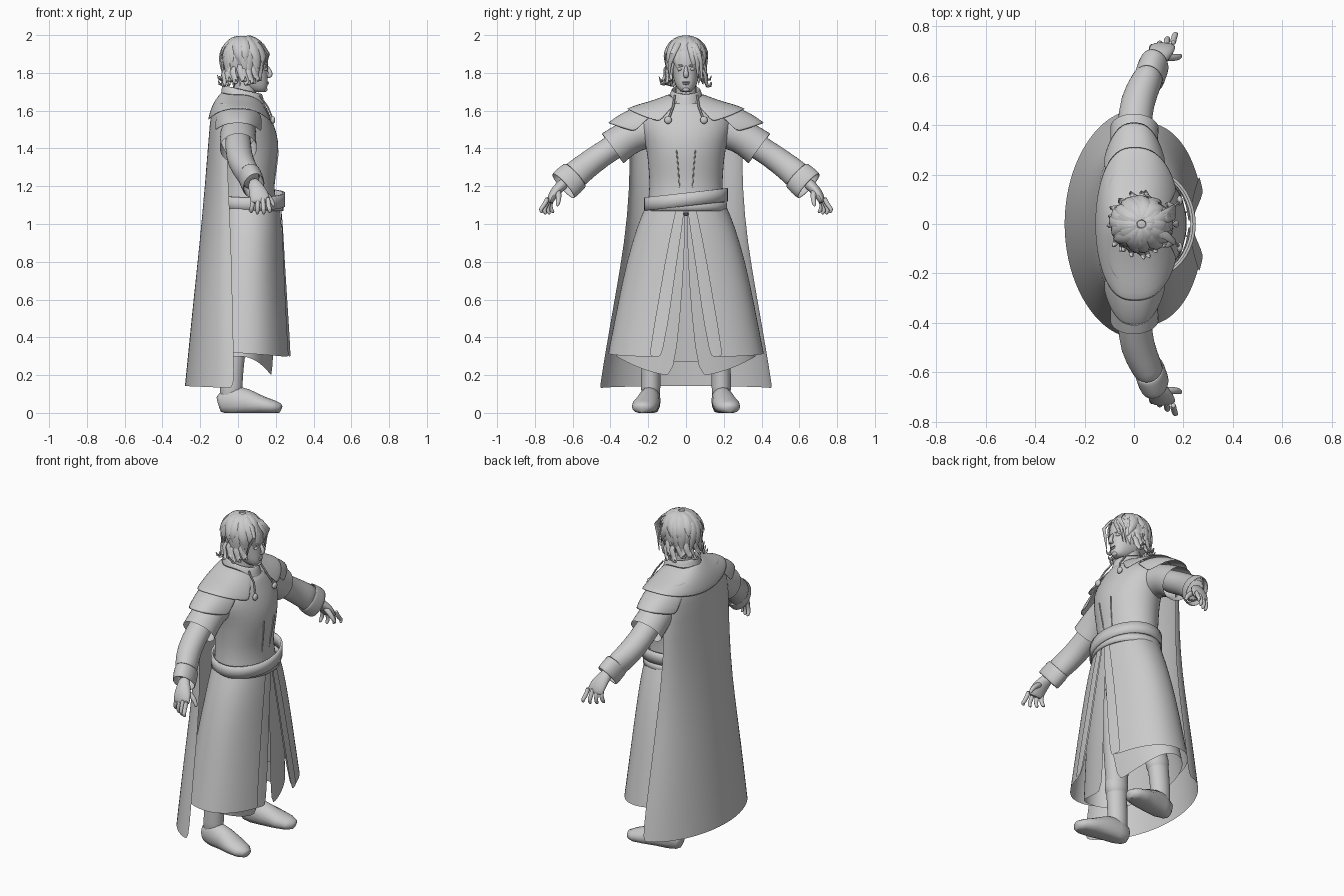
import bpy, bmesh, random
from math import sin, cos, pi, radians
from mathutils import Vector as V

random.seed(4)

def finish(name, bm, mirror=False, sub=0, thick=0):
    bmesh.ops.recalc_face_normals(bm, faces=bm.faces)
    me = bpy.data.meshes.new(name)
    bm.to_mesh(me)
    bm.free()
    ob = bpy.data.objects.new(name, me)
    bpy.context.collection.objects.link(ob)
    bpy.ops.object.select_all(action='DESELECT')
    ob.select_set(True)
    bpy.context.view_layer.objects.active = ob
    bpy.ops.object.shade_smooth_by_angle(angle=radians(50))
    if mirror:
        ob.modifiers.new("Mirror", 'MIRROR').use_axis = (False, True, False)
    if thick:
        m = ob.modifiers.new("Solidify", 'SOLIDIFY')
        m.thickness = thick
    if sub:
        m = ob.modifiers.new("Subsurf", 'SUBSURF')
        m.levels = m.render_levels = sub
    return ob

def skin(bm, rows, closed=True, caps=True):
    vs = [[bm.verts.new(p) for p in r] for r in rows]
    n = len(rows[0])
    for a, b in zip(vs, vs[1:]):
        for i in range(n if closed else n - 1):
            j = (i + 1) % n
            bm.faces.new((a[i], a[j], b[j], b[i]))
    if closed and caps:
        bm.faces.new(vs[0][::-1])
        bm.faces.new(vs[-1])

def loft(name, rows, closed=True, caps=True, **kw):
    bm = bmesh.new()
    skin(bm, rows, closed, caps)
    return finish(name, bm, **kw)

def ring(z, x0, x1, ry, n=24, p=1.0, tilt=0, lean=0):
    """horizontal oval from x0 to x1, half width ry; p<1 is squarer"""
    out = []
    for i in range(n):
        a = 2 * pi * i / n
        c, s = cos(a), sin(a)
        c = abs(c) ** p * (1 if c > 0 else -1)
        s = abs(s) ** p * (1 if s > 0 else -1)
        x, y = (x0 + x1) / 2 + (x1 - x0) / 2 * c, ry * s
        out.append((x, y, z + tilt * y + lean * x))
    return out

def tube_rows(path, sizes, side, n=10):
    """oval sections along a path; sizes = (half size along side, half size across)"""
    pts, rows = [V(p) for p in path], []
    for i, p in enumerate(pts):
        t = (pts[min(i + 1, len(pts) - 1)] - pts[max(i - 1, 0)]).normalized()
        s = V(side)
        s = (s - t * s.dot(t)).normalized()
        u, (a, b) = t.cross(s), sizes[i]
        rows.append([p + s * a * cos(2 * pi * k / n) + u * b * sin(2 * pi * k / n) for k in range(n)])
    return rows

def ball(name, loc, size, **kw):
    bm = bmesh.new()
    bmesh.ops.create_uvsphere(bm, u_segments=16, v_segments=10, radius=1)
    for v in bm.verts:
        v.co = V((v.co.x * size[0], v.co.y * size[1], v.co.z * size[2])) + V(loc)
    return finish(name, bm, **kw)

# torso, collar and neck
loft("tunic_body", [ring(*r) for r in [
    (1.04, -.115, .215, .215), (1.10, -.11, .205, .205), (1.2, -.105, .19, .193), (1.3, -.11, .207, .2),
    (1.4, -.115, .219, .21), (1.48, -.12, .208, .235), (1.55, -.115, .182, .25), (1.61, -.1, .155, .2),
    (1.66, -.085, .135, .1)]], sub=1)
loft("collar", [ring(z, a, b, r, 20, 1, 0, -.22) for z, a, b, r in [
    (1.63, -.1, .15, .12), (1.67, -.09, .142, .092), (1.72, -.087, .13, .078)]], caps=False, thick=.008, sub=1)
loft("neck", [ring(z, a, b, .056, 16) for z, a, b in [(1.6, -.03, .1), (1.68, -.025, .095), (1.78, -.03, .1)]])
loft("tunic_seam", tube_rows([(.213, .05, 1.39), (.208, .045, 1.34), (.2, .04, 1.28), (.186, .033, 1.18)],
                             [(.003, .004)] * 4, (0, 1, 0), 6), mirror=True)

# two belts, the upper one slanted
def band(name, x0, x1, ry, z0, z1, tilt):
    loft(name, [ring(z, x0, x1, ry, 40, 1, tilt) for z in (z0, (z0 + z1) / 2, z1)], caps=False, thick=.012)
band("slanted_belt", -.13, .25, .222, 1.095, 1.165, .11)
band("waist_sash", -.125, .24, .218, 1.07, 1.115, 0)

# skirts: sheets open at the front
def skirt(name, rows, hem, part=(0, 1), n=36, lift=0):
    """rows: (t, x back, x front, half width, half opening); hem(c) gives bottom z"""
    out = []
    for t, xb, xf, ry, gap in rows:
        a0, line = gap / ry, []
        for i in range(n + 1):
            a = a0 + (2 * pi - 2 * a0) * (part[0] + (part[1] - part[0]) * i / n)
            c = cos(a)
            c = abs(c) ** .9 * (1 if c > 0 else -1)
            line.append(((xb + xf) / 2 + ((xf - xb) / 2 + lift) * c, (ry + lift) * sin(a),
                         1.1 + (hem(cos(a)) - 1.1) * t))
        out.append(line)
    return loft(name, out, False, sub=1)
outer = [(0, -.115, .22, .212, .005), (.14, -.125, .232, .26, .02), (.38, -.15, .243, .315, .05),
         (.65, -.18, .26, .36, .08), (1, -.21, .283, .413, .125)]
skirt("outer_skirt", outer, lambda c: .315 - .02 * c)
for part in [(0, .033), (.967, 1)]:
    skirt("skirt_trim", outer, lambda c: .318 - .02 * c, part, 4, .007)
inner = [(0, -.1, .205, .2, .003), (.3, -.11, .21, .27, .008), (.65, -.14, .2, .32, .03), (1, -.17, .182, .37, .065)]
skirt("inner_skirt", inner, lambda c: .30 - .11 * c * c if c > 0 else .30 - .03 * c * c)

# cape
cape = []
for z, xb, xe, hw in [(1.63, -.12, -.02, .24), (1.58, -.145, -.04, .285), (1.45, -.155, -.06, .30),
                      (1.2, -.175, -.052, .297), (.9, -.202, -.036, .325), (.6, -.235, -.03, .378),
                      (.3, -.265, -.023, .43), (.13, -.282, -.02, .457)]:
    p = .85 + .3 * (1.63 - z) / 1.5
    cape.append([(xe - (xe - xb) * sin(pi * i / 20) ** p, hw * cos(pi * i / 20), z + .012 * sin(pi * i / 20))
                 for i in range(21)])
loft("cape", cape, False, sub=1)

# shoulder mantle in two tiers
def tier(name, rows, a0, a1, n, **kw):
    """rows: (x front, x back, half width, z front, z side, z back)"""
    out = []
    for xf, xb, ry, zf, zs, zb in rows:
        line = []
        for i in range(n + 1):
            a = radians(a0 + (a1 - a0) * i / n)
            c, s = cos(a), sin(a)
            z = zs * s * s + (zf if c > 0 else zb) * c * c
            line.append(((xf if c > 0 else xb) * abs(c) ** .8, ry * s, z))
        out.append(line)
    return loft(name, out, False, thick=.006, sub=1, **kw)
tier("mantle_upper", [(.125, -.085, .085, 1.65, 1.69, 1.70), (.155, -.12, .17, 1.61, 1.655, 1.66),
                      (.178, -.145, .25, 1.565, 1.635, 1.61), (.192, -.16, .315, 1.525, 1.612, 1.55)], 26, 334, 40)
tier("mantle_lower", [(.15, -.135, .26, 1.56, 1.62, 1.58), (.16, -.15, .34, 1.515, 1.59, 1.53),
                      (.158, -.155, .417, 1.45, 1.535, 1.46)], 40, 140, 14, mirror=True)
ball("clasp", (.185, .095, 1.55), (.012, .02, .02), mirror=True)
loft("clasp_cord", tube_rows([(.115, .06, 1.68), (.158, .068, 1.62), (.183, .09, 1.56)], [(.006, .005)] * 3, (0, 1, 0), 6),
     mirror=True)

# arms
X = (1, 0, 0)
def limb(name, path, sizes, side=X, n=16, caps=True, sub=1, **kw):
    loft(name, tube_rows(path, sizes, side, n), caps=caps, mirror=True, sub=sub, **kw)
limb("short_sleeve", [(.01, .16, 1.5), (0, .24, 1.49), (0, .32, 1.45), (.002, .388, 1.4)],
     [(.09, .10), (.095, .095), (.098, .093), (.1, .1)], caps=False)
limb("long_sleeve", [(0, .25, 1.49), (0, .39, 1.405), (.012, .5, 1.33), (.05, .575, 1.27), (.075, .625, 1.225)],
     [(.07, .07), (.07, .066), (.072, .07), (.064, .075), (.056, .08)])
limb("cuff", [(.06, .585, 1.26), (.07, .615, 1.233), (.085, .652, 1.2)],
     [(.063, .086), (.064, .09), (.062, .09)], caps=False, thick=.008)
limb("palm", [(.08, .63, 1.23), (.095, .67, 1.195), (.11, .702, 1.16), (.118, .718, 1.125), (.118, .722, 1.11)],
     [(.03, .032), (.042, .03), (.054, .026), (.054, .02), (.05, .015)], n=12)
for i in range(4):
    bx, by = .078 + .027 * i, .707 + .008 * i
    tx, ty, tz = .07 + .033 * i, .70 + .02 * i, 1.05 + .004 * (i - 1.5) ** 2
    limb("finger", [(bx, by, 1.145), (bx, by + .014, 1.105), (tx, ty + .014, 1.075), (tx, ty + .004, tz + .006), (tx, ty, tz)],
         [(.014, .014), (.0135, .0135), (.0125, .0125), (.010, .010), (.004, .004)], n=8)
limb("thumb", [(.11, .68, 1.18), (.15, .674, 1.155), (.178, .674, 1.125), (.189, .68, 1.1), (.19, .683, 1.093)],
     [(.02, .02), (.017, .017), (.014, .014), (.010, .010), (.004, .004)], (0, 1, 0), 8)

# legs and boots
Y = (0, 1, 0)
limb("leg", [(.04, .1, 1.0), (.01, .14, .6), (-.02, .175, .38), (-.03, .185, .25), (-.037, .187, .14), (-.037, .187, .05)],
     [(.085, .1), (.075, .085), (.06, .066), (.053, .062), (.052, .06), (.052, .064)], Y)
limb("boot_top", [(-.018, .176, .40), (-.02, .178, .33), (-.027, .181, .27)], [(.063, .071), (.063, .071), (.057, .066)], Y)
foot = tube_rows([(-.102, .182, .045), (-.085, .184, .05), (-.03, .19, .065), (.05, .2, .055), (.13, .216, .04),
                  (.19, .228, .03), (.222, .234, .025), (.229, .235, .022)],
                 [(.025, .04), (.046, .055), (.056, .085), (.062, .07), (.07, .048), (.06, .036), (.035, .026), (.012, .014)], Y, 16)
for r in foot:
    for p in r:
        p.z = max(p.z, 0)
loft("boot_foot", foot, mirror=True)

# head and face
loft("head", [ring(z, a, b, w, 24, .9) for z, a, b, w in [
    (1.697, .085, .135, .022), (1.71, .05, .152, .04), (1.735, .0, .158, .056), (1.765, -.04, .158, .066),
    (1.8, -.06, .158, .072), (1.83, -.07, .16, .076), (1.87, -.075, .162, .078), (1.92, -.065, .152, .076),
    (1.955, -.045, .125, .062), (1.98, -.005, .08, .035)]], sub=1)
loft("nose", tube_rows([(.152, 0, 1.84), (.165, 0, 1.815), (.174, 0, 1.795), (.170, 0, 1.782), (.155, 0, 1.775)],
                       [(.008, .008), (.010, .011), (.016, .013), (.015, .012), (.009, .006)], Y, 10), sub=1)
ball("eye", (.143, .032, 1.82), (.014, .015, .009), mirror=True)
limb("brow", [(.157, .012, 1.836), (.152, .035, 1.843), (.135, .056, 1.836)], [(.006, .005)] * 3, (0, 0, 1), 6)
ball("upper_lip", (.156, 0, 1.751), (.008, .022, .004))
ball("lower_lip", (.155, 0, 1.742), (.008, .018, .005))
ball("chin", (.141, 0, 1.712), (.016, .02, .013))
ball("ear", (.03, .078, 1.81), (.018, .01, .03), mirror=True)

# hair: a scalp shell with layers of tapered, curling locks
scalp = ball("hair_scalp", (.025, 0, 1.885), (.112, .092, .108))
for v in scalp.data.vertices:
    if v.co.x > .07 and v.co.z < 1.9:
        v.co.x = .07
    elif v.co.z < 1.86:
        v.co.z -= .04
bm = bmesh.new()
for count, end, grow in [(28, 1.735, .95), (24, 1.78, 1.0), (20, 1.85, 1.02), (14, 1.915, 1.03)]:
    for k in range(count):
        a = 2 * pi * (k + random.uniform(-.4, .4)) / count
        front = max(0, cos(a))
        low = end + random.uniform(-.025, .025) + .04 * front
        if front > .75:
            low = max(low, 1.89 + random.uniform(-.02, .025))
        g = grow * random.uniform(.92, 1.04)
        flip = random.uniform(.01, .065) * (1 if low < 1.83 else .5)
        bend = random.uniform(-.5, .5)
        path, sizes = [], []
        for i in range(10):
            f = i / 9
            z = 1.99 - (1.99 - low) * f ** 1.5
            h = max(0, min(1, (z - 1.87) / .1215))
            r = max(.05, (1 - h * h) ** .5 * g) if z > 1.87 else g * (1 - 1.1 * (1.87 - z))
            r += flip * 9 * max(0, f - .65) ** 1.3
            b = a + bend * f * f
            path.append((.03 + .12 * r * cos(b), .105 * r * sin(b), z + flip * 1.2 * max(0, f - .8)))
            w = (.007 + .02 * sin(pi * min(1, f * .75 + .15))) * (1 if f < .75 else (1.02 - f) / .27)
            sizes.append((w, w * .45))
        skin(bm, tube_rows(path, sizes, (-sin(a), cos(a), 0), 6))
# fringe strands falling over one side of the face
for y, low in [(.035, 1.81), (.055, 1.77), (.072, 1.75), (-.078, 1.78)]:
    path = [(.07, y * .3, 1.982), (.13, y * .6, 1.95), (.162, y * .9, 1.9), (.160 - abs(y) * .3, y * 1.1, 1.85),
            (.155 - abs(y) * .4, y * 1.15, low)]
    skin(bm, tube_rows(path, [(.01, .005), (.018, .008), (.016, .007), (.011, .005), (.002, .001)], Y, 6))
# loose curls at the nape and beside the neck
for k in range(16):
    a = (1 if k % 2 else -1) * radians(60 + 7 * k + random.uniform(-8, 8))
    r, z0 = random.uniform(.9, 1.0), random.uniform(1.79, 1.83)
    path = [(.03 + .12 * r * q * cos(a + t), .112 * r * q * sin(a + t), z0 - d)
            for q, t, d in [(.85, 0, -.03), (1, 0, 0), (1, .1, .035), (1.08, .2, .062), (1.22, .25, .06), (1.28, .25, .04)]]
    skin(bm, tube_rows(path, [(.01, .006), (.017, .009), (.017, .009), (.014, .008), (.009, .006), (.002, .002)],
                       (-sin(a), cos(a), 0), 6))
finish("hair_locks", bm)
